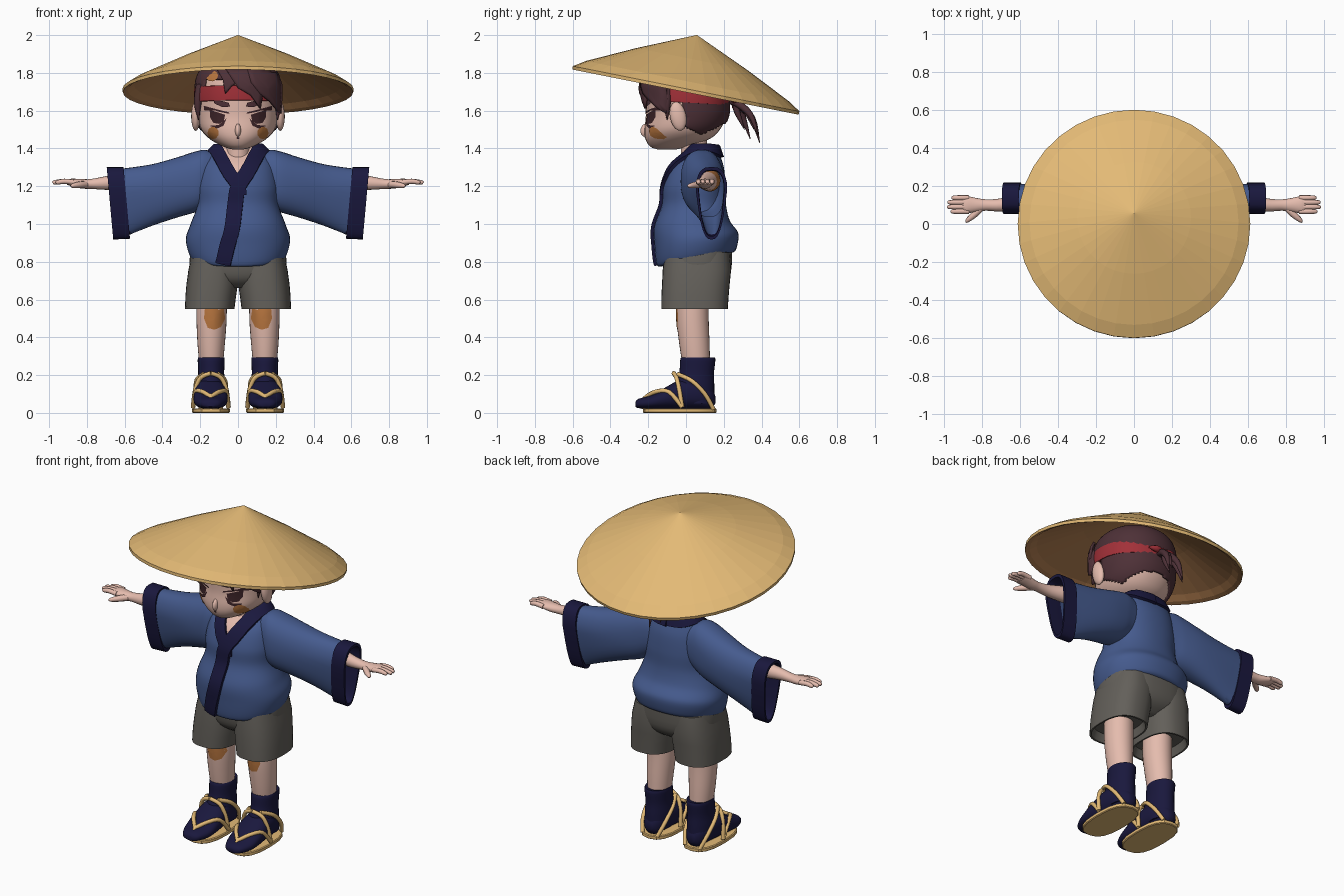
import bpy, bmesh, math
from mathutils import Vector, Matrix
from mathutils.bvhtree import BVHTree

if "Cube" in bpy.data.objects:
    bpy.data.objects.remove(bpy.data.objects["Cube"])

def mat(name, r, g, b):
    m = bpy.data.materials.new(name)
    m.diffuse_color = (r, g, b, 1)
    m.use_nodes = True
    m.node_tree.nodes["Principled BSDF"].inputs["Base Color"].default_value = m.diffuse_color
    return m

SKIN = mat("skin", .78, .5, .42)
PATCH = mat("scuff brown", .48, .18, .05)
HAIR = mat("hair brown", .075, .03, .038)
RED = mat("band red", .36, .03, .04)
STRAW = mat("straw", .77, .49, .18)
INNER = mat("hat inside", .5, .235, .09)
BLUE = mat("jacket blue", .06, .104, .27)
NAVY = mat("navy", .01, .009, .047)
GREY = mat("shorts grey", .125, .116, .102)
DARK = mat("eye dark", .045, .017, .021)

def cat(P, n):
    """Smooth curve through tuples of any length."""
    out = []
    for i in range(len(P) - 1):
        q4 = P[max(i - 1, 0)], P[i], P[i + 1], P[min(i + 2, len(P) - 1)]
        for k in range(n):
            t = k / n
            out.append(tuple(.5 * (2*q + (r-p)*t + (2*p-5*q+4*r-s)*t*t + (3*q-p-3*r+s)*t**3)
                             for p, q, r, s in zip(*q4)))
    return out + [tuple(P[-1])]

def mesh(name, verts, faces, mats, mirror=False, angle=50, rule=None, keep=None, front=False, thick=0):
    mats = mats if isinstance(mats, (list, tuple)) else [mats]
    me = bpy.data.meshes.new(name)
    me.from_pydata([tuple(v) for v in verts], [], faces)
    bm = bmesh.new()
    bm.from_mesh(me)
    bmesh.ops.recalc_face_normals(bm, faces=bm.faces)
    if keep:
        bmesh.ops.delete(bm, geom=[f for f in bm.faces if not keep(f.calc_center_median())], context='FACES')
    if front and sum(f.normal.y * f.calc_area() for f in bm.faces) > 0:
        bmesh.ops.reverse_faces(bm, faces=bm.faces)
    for f in bm.faces:
        f.smooth = angle > 0
        if rule:
            f.material_index = int(rule(f.calc_center_median()))
    bm.to_mesh(me)
    bm.free()
    if angle:
        me.set_sharp_from_angle(angle=math.radians(angle))
    for m in mats:
        me.materials.append(m)
    ob = bpy.data.objects.new(name, me)
    bpy.context.collection.objects.link(ob)
    if thick:
        s = ob.modifiers.new("thickness", 'SOLIDIFY')
        s.thickness = thick
    if mirror:
        ob.modifiers.new("mirror", 'MIRROR').use_mirror_merge = False
    return ob

def bridge(rings, cap=True):
    n = len(rings[0])
    F = [(i*n + j, i*n + (j+1) % n, (i+1)*n + (j+1) % n, (i+1)*n + j)
         for i in range(len(rings) - 1) for j in range(n)]
    if cap:
        F += [tuple(range(n)), tuple(range((len(rings)-1)*n, len(rings)*n))]
    return [v for r in rings for v in r], F

def loft(name, secs, mats, axis='z', n=28, sub=4, e=2, post=None, cap=True, **kw):
    """Sections are (position, centre u, centre v, radius u, radius v)."""
    rings = []
    for p, cu, cv, ru, rv in (cat(secs, sub) if sub > 1 else secs):
        ring = []
        for k in range(n):
            c, s = math.cos(2*math.pi*k/n), math.sin(2*math.pi*k/n)
            u = cu + ru * math.copysign(abs(c)**(2/e), c)
            v = cv + rv * math.copysign(abs(s)**(2/e), s)
            q = {'z': (u, v, p), 'x': (p, u, v), 'y': (u, p, v)}[axis]
            ring.append(post(*q) if post else q)
        rings.append(ring)
    return mesh(name, *bridge(rings, cap), mats, **kw)

def tube(name, pts, radii, m, n=8, sub=4, **kw):
    P = cat([tuple(p) + (r,) for p, r in zip(pts, radii)], sub)
    rings, up = [], Vector((.13, .21, .97))
    for i, p in enumerate(P):
        t = (Vector(P[min(i+1, len(P)-1)][:3]) - Vector(P[max(i-1, 0)][:3])).normalized()
        a = t.cross(up).normalized()
        b = a.cross(t)
        up = b
        rings.append([Vector(p[:3]) + max(p[3], .001) * (a*math.cos(k*2*math.pi/n) + b*math.sin(k*2*math.pi/n))
                      for k in range(n)])
    return mesh(name, *bridge(rings), m, **kw)

def bvh(ob):
    return BVHTree.FromPolygons([v.co for v in ob.data.vertices], [p.vertices[:] for p in ob.data.polygons])

def decal(name, tree, outline, m, off=.005, radial=0, **kw):
    """Plate laid on the front of a surface, outline in (x, z)."""
    n = len(outline)
    pts = [tuple(outline[i][a] + (outline[(i+1) % n][a] - outline[i][a])*t for a in (0, 1))
           for i in range(n) for t in (0, .33, .67)]
    cx, cz = (sum(p[a] for p in pts)/len(pts) for a in (0, 1))
    rings = []
    for s in (.02, .35, .7, 1):
        ring = []
        for x, z in pts:
            x, z = cx + (x-cx)*s, cz + (z-cz)*s
            co = tree.ray_cast(Vector((x, -2, z)), Vector((0, 1, 0)))[0] or tree.find_nearest(Vector((x, -.15, z)))[0]
            d = Vector((co.x, co.y, 0)).normalized() if radial else Vector((0, -1, 0))
            ring.append(co + d*off)
        rings.append(ring)
    V, F = bridge(rings, False)
    return mesh(name, V, F + [tuple(range(len(pts)))], m, front=True, **kw)

def blob(cx, cz, rx, rz, n=9):
    return [(cx + rx*math.cos(k*2*math.pi/n), cz + rz*math.sin(k*2*math.pi/n)) for k in range(n)]

def strip(name, tree, pts, w, m, th=.016):
    """Raised band wrapped on a surface."""
    P = [Vector(p) for p in cat(pts, 5)]
    rings = []
    for i, p in enumerate(P):
        co, nor, _, _ = tree.find_nearest(p)
        t = (P[min(i+1, len(P)-1)] - P[max(i-1, 0)]).normalized()
        s = t.cross(nor).normalized()
        row = [tree.find_nearest(co + s*w*k)[0] for k in (-1, -.5, 0, .5, 1)]
        rings.append([q + nor*th for q in row] + [q - nor*.01 for q in row[::-1]])
    return mesh(name, *bridge(rings), m, angle=40)

def ball(name, c, r, m, rot=0, **kw):
    R = Matrix.Rotation(rot, 3, 'X')
    rings = [[Vector(c) + R @ Vector((r[0]*math.sin(a)*math.cos(b), r[1]*math.sin(a)*math.sin(b), r[2]*math.cos(a)))
              for b in [k*math.pi/8 for k in range(16)]] for a in [.02 + k*3.1/10 for k in range(11)]]
    return mesh(name, *bridge(rings), m, **kw)

# Straw hat: tilted shallow cone with a rim band and darker lining
T = Matrix.Translation((0, 0, 1.712)) @ Matrix.Rotation(math.radians(-11.3), 4, 'X')
prof = [(.001, .294), (.3, .164), (.55, .044), (.612, .004), (.61, -.014), (.585, -.004), (.55, .022), (.3, .145), (.001, .27)]
rings = [[T @ Vector((r*math.cos(k*math.pi/18), r*math.sin(k*math.pi/18), z)) for k in range(36)] for r, z in prof]
hat = mesh("straw_hat", *bridge(rings), [STRAW, INNER], angle=0)
for p in hat.data.polygons:
    if 4*36 <= p.index < 8*36 or p.index == 8*36 + 1:
        p.material_index = 1

# Head, ears and nose
HS = [(1.395, 0, -.1, .03, .05), (1.41, 0, -.09, .08, .1), (1.45, 0, -.045, .15, .17), (1.5, 0, -.02, .195, .2),
      (1.57, 0, 0, .212, .213), (1.65, 0, 0, .215, .216), (1.75, 0, 0, .215, .215), (1.82, 0, 0, .18, .18),
      (1.865, 0, 0, .1, .1), (1.88, 0, 0, .01, .01)]
head = loft("head", HS, SKIN, n=36, e=2.12)
ht = bvh(head)
ball("ear", (.224, -.042, 1.57), (.024, .043, .078), SKIN, .2, mirror=True)
ball("nose", (0, -.213, 1.497), (.016, .028, .036), SKIN, -.25)
loft("neck", [(1.2, 0, .05, .07, .07), (1.48, 0, .04, .06, .07)], SKIN, sub=1)

# Face details
decal("eye", ht, [(.068, 1.578), (.075, 1.545), (.1, 1.53), (.13, 1.535), (.148, 1.565), (.15, 1.605), (.105, 1.59)], DARK, mirror=True)
decal("eyelid", ht, [(.045, 1.583), (.1, 1.594), (.15, 1.612), (.178, 1.6), (.182, 1.626), (.1, 1.604), (.05, 1.592)], DARK, .006, mirror=True)
decal("lower_lid", ht, [(.06, 1.56), (.08, 1.525), (.11, 1.512), (.145, 1.522), (.145, 1.517), (.11, 1.506), (.077, 1.52)], DARK, mirror=True)
decal("eyebrow", ht, [(.042, 1.622), (.08, 1.618), (.125, 1.638), (.13, 1.66), (.08, 1.65), (.05, 1.642)], HAIR, .009, mirror=True)
decal("mouth", ht, blob(0, 1.455, .009, .005), DARK)
decal("cheek_scuff", ht, blob(.132, 1.482, .03, .034), PATCH, mirror=True)
decal("forehead_scuff", ht, blob(-.14, 1.785, .035, .03), PATCH, .02)

# Hair shell, fringe, sideburns and ponytail
def hair_area(c):
    return c.z > 1.765 or (c.z > 1.72 and c.y > -.15) or (c.y > -.01 and c.z > 1.47 + .5*abs(c.y - .08))
loft("hair", [(z, 0, cy + .003, ru + .012, rv + .014) for z, _, cy, ru, rv in HS], HAIR, n=72, sub=8, e=2.1,
     post=lambda x, y, z: (x, y, z + .006), keep=hair_area, thick=.015)
locks = [[(-.1, 1.83), (-.02, 1.83), (.01, 1.76), (-.03, 1.73), (-.06, 1.69), (-.07, 1.76)],
         [(-.06, 1.83), (.1, 1.83), (.12, 1.73), (.105, 1.61), (.06, 1.68), (.0, 1.72)],
         [(.04, 1.83), (.17, 1.83), (.2, 1.74), (.2, 1.66), (.195, 1.585), (.15, 1.645), (.1, 1.69), (.06, 1.75)]]
for i, L in enumerate(locks):
    decal("fringe_lock", ht, L, HAIR, .03 + .004*i, radial=1, thick=.015)
tube("sideburn", [(.2, -.1, 1.74), (.213, -.1, 1.64), (.208, -.1, 1.55)], (.022, .02, .002), HAIR, mirror=True)
for i, (dx, y, z) in enumerate([(-.05, .34, 1.45), (-.02, .39, 1.43), (.02, .36, 1.5), (.05, .38, 1.47), (0, .31, 1.5)]):
    tube("ponytail_lock", [(0, .2, 1.65), (dx*.4, .26, 1.645), (dx, y - .04, (z + 1.66)/2 + .015), (dx*1.3, y, z)],
         (.014, .02, .017, .002), HAIR)

# Headband with a knot at the back
loft("headband", [(z, 0, .001, r, r) for z, r in ((1.652, .21), (1.654, .231), (1.69, .234), (1.732, .231), (1.735, .21))],
     RED, n=36, sub=1, e=2.1, post=lambda x, y, z: (x, y, z - .055*(y + .2)), cap=False)
ball("band_knot", (0, .24, 1.665), (.03, .022, .022), RED)
for s in (-1, 1):
    tube("band_tail", [(0, .245, 1.665), (s*.05, .255, 1.66), (s*.1, .25, 1.635 + s*.02)], (.012, .02, .006), RED)

# Jacket body with an open neck
def hem(x, y, z):
    return x, y, z + .19*y*max(0, min(1, (1.1 - z)/.25))
torso = loft("jacket", [(.80, 0, .05, .2, .18), (.815, 0, .055, .25, .21), (.91, 0, .055, .276, .222), (1.0, 0, .032, .25, .2),
             (1.1, 0, .042, .215, .17), (1.2, 0, .045, .215, .165), (1.3, 0, .06, .195, .14), (1.37, 0, .085, .16, .093),
             (1.415, 0, .095, .12, .068)], [BLUE, SKIN], n=48, sub=6, e=2.2, post=hem,
             rule=lambda c: c.y < .06 and c.z > 1.24 and abs(c.x) < (c.z - 1.23)*.5)
tt = bvh(torso)
half = [(0, .175, 1.39), (.08, .165, 1.395), (.125, .1, 1.4), (.11, .04, 1.385), (.085, -.03, 1.335), (.045, -.09, 1.265)]
strip("collar_under", tt, [(-x, y, z) for x, y, z in half] + [(.0, -.11, 1.2), (.01, -.12, 1.15)], .036, NAVY, .013)
strip("collar_over", tt, half + [(0, -.11, 1.19), (-.015, -.13, 1.1), (-.03, -.165, .98), (-.06, -.17, .87), (-.08, -.16, .785)],
      .041, NAVY, .017)

# Wide sleeves and cuffs
def drape(x, y, z):
    k = max(0, min(1, (x - .2)/.4))
    f = 1 - k*.45*max(0, min(1, (1.2 - z)/.28))
    return x - .09*k*(1.29 - z), .135 + (y - .135)*f, z
loft("sleeve", [(.06, .09, 1.25, .07, .1), (.16, .085, 1.245, .1, .145), (.22, .085, 1.225, .113, .16), (.32, .1, 1.195, .11, .158),
                (.46, .12, 1.155, .095, .16), (.63, .135, 1.113, .08, .178)],
     BLUE, 'x', n=36, e=2.4, post=drape, cap=False, mirror=True)
loft("cuff", [(.605, .135, 1.113, .07, .17), (.605, .135, 1.112, .086, .19), (.694, .135, 1.11, .087, .192),
              (.694, .135, 1.11, .072, .175), (.6, .135, 1.113, .07, .168), (.4, .12, 1.17, .08, .13)],
     [NAVY, BLUE], 'x', sub=1, e=3, post=drape, cap=False, mirror=True, angle=35, rule=lambda c: c.x < .57)

# Arms and hands
loft("arm", [(.3, .115, 1.24, .05, .05), (.48, .125, 1.232, .058, .06), (.56, .12, 1.228, .052, .054), (.7, .1, 1.217, .035, .036),
             (.78, .1, 1.212, .03, .026), (.83, .1, 1.213, .037, .025), (.88, .102, 1.22, .045, .02), (.905, .102, 1.221, .042, .013)],
     [SKIN, PATCH], 'x', n=16, mirror=True, rule=lambda c: .42 < c.x < .6)
for i, (y, L) in enumerate([(.066, .965), (.09, .982), (.114, .98), (.138, .96)]):
    tube("finger", [(.87, y, 1.221), (.92, y, 1.226), (L - .008, y, 1.22), (L, y, 1.218)], (.014, .014, .011, .003), SKIN, mirror=True)
tube("thumb", [(.8, .09, 1.21), (.84, .05, 1.207), (.875, .02, 1.202), (.885, .008, 1.2)], (.019, .018, .012, .003), SKIN, mirror=True)

# Shorts
loft("shorts_seat", [(.66, 0, .05, .1, .1), (.7, 0, .055, .2, .155), (.76, 0, .06, .255, .18), (.87, 0, .06, .25, .185)],
     GREY, n=40, e=2.5, sub=3)
loft("shorts_leg", [(.6, .148, .045, .11, .15), (.55, .15, .045, .122, .165), (.55, .15, .045, .131, .176), (.62, .144, .048, .134, .178),
                    (.68, .137, .052, .136, .179), (.76, .13, .058, .132, .181), (.85, .12, .06, .122, .17)],
     GREY, n=36, e=2.5, sub=1, mirror=True)

# Legs with scuffed knees
leg = loft("leg", [(.25, .142, .055, .062, .072), (.36, .142, .045, .072, .08), (.5, .14, .035, .08, .085), (.66, .14, .035, .08, .085)],
           SKIN, mirror=True)
decal("knee_scuff", bvh(leg), [(.077, .56), (.068, .5), (.09, .455), (.125, .44), (.16, .45), (.18, .5), (.175, .56)], PATCH, .003, mirror=True)

# Socks, sandals and straps
loft("sock_ankle", [(.05, .142, .065, .07, .085), (.14, .142, .045, .075, .105), (.21, .142, .056, .069, .092), (.288, .142, .063, .071, .092),
                    (.29, .142, .063, .06, .07)], NAVY, mirror=True)
loft("sock_foot", [(-.268, .145, .045, .025, .012), (-.25, .145, .05, .055, .025), (-.18, .145, .058, .085, .037), (-.1, .145, .08, .09, .06),
                   (-.02, .145, .1, .083, .08), (.07, .143, .1, .075, .08), (.13, .143, .08, .05, .06), (.155, .143, .07, .02, .02)],
     NAVY, 'y', e=2.3, mirror=True)
loft("sandal_sole", [(0, .143, -.033, .095, .19), (.004, .143, -.033, .1, .195), (.02, .143, -.033, .1, .195), (.024, .143, -.033, .095, .19)],
     STRAW, n=16, sub=1, e=2.6, mirror=True, angle=30)
for s in (-1, 1):
    def side(P):
        return [(.144 + s*x, y, z) for x, y, z in P]
    tube("toe_strap", side([(0, -.21, .085), (.045, -.16, .112), (.082, -.09, .11), (.094, -.02, .03)]), [.012]*4, STRAW, mirror=True)
    tube("instep_strap", side([(.093, -.02, .03), (.083, -.035, .12), (.055, -.05, .185), (0, -.065, .21)]), [.012]*4, STRAW, mirror=True)
    tube("heel_strap", side([(.04, -.045, .205), (.076, .03, .17), (.075, .1, .1), (.05, .145, .02)]), [.012]*4, STRAW, mirror=True)
tube("toe_thong", [(.144, -.225, .02), (.144, -.225, .07), (.144, -.2, .095)], [.01]*3, STRAW, mirror=True)
